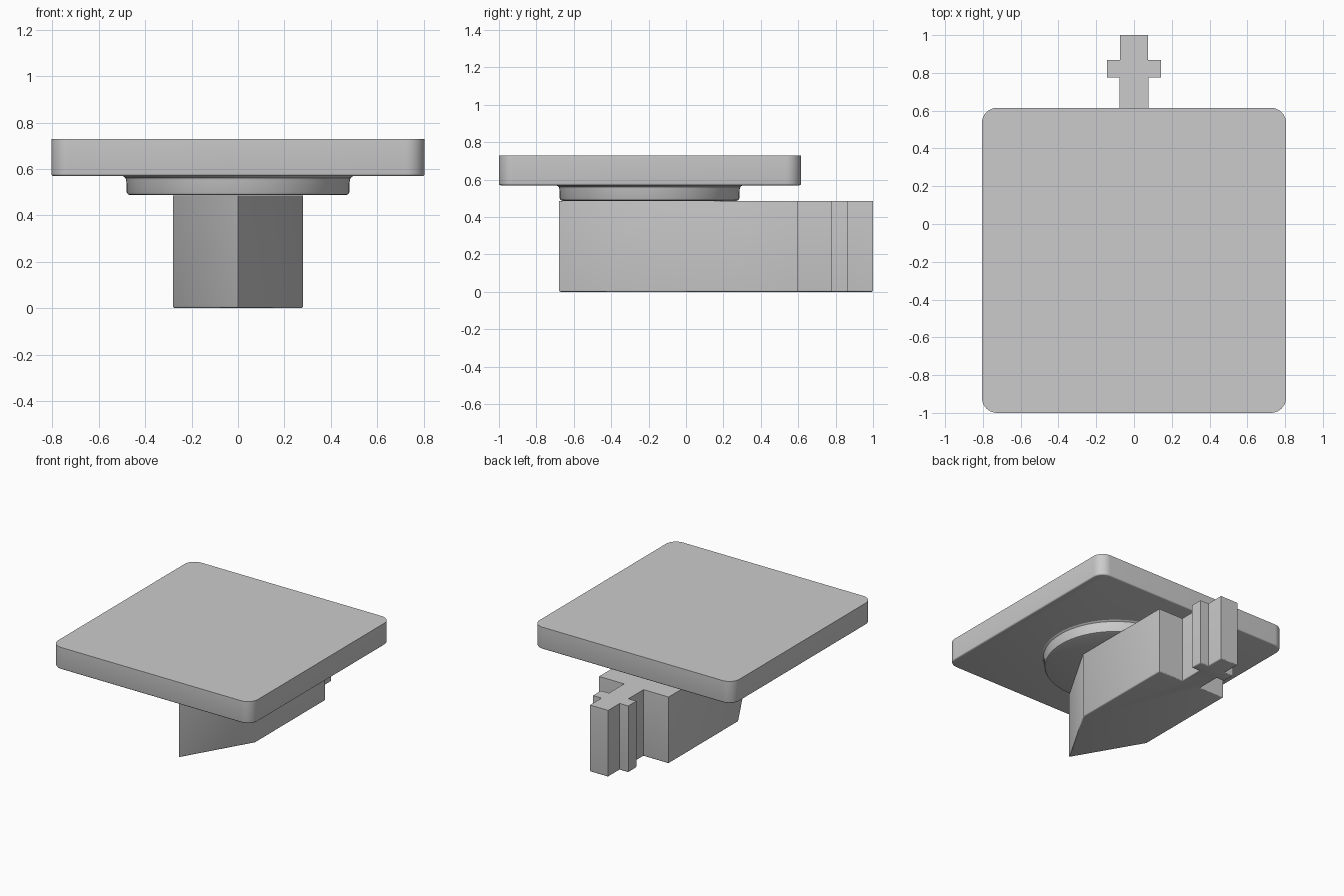
import bpy, bmesh, math

old = bpy.data.objects.get("Cube")
if old:
    bpy.data.objects.remove(old, do_unlink=True)

grey = bpy.data.materials.new("light_grey")
grey.use_nodes = True
colour = (0.6, 0.6, 0.6, 1)
grey.diffuse_color = colour
grey.node_tree.nodes["Principled BSDF"].inputs["Base Color"].default_value = colour


def finish(name, bm):
    bmesh.ops.recalc_face_normals(bm, faces=bm.faces)
    mesh = bpy.data.meshes.new(name)
    bm.to_mesh(mesh)
    bm.free()
    mesh.materials.append(grey)
    obj = bpy.data.objects.new(name, mesh)
    bpy.context.collection.objects.link(obj)
    bpy.ops.object.select_all(action='DESELECT')
    obj.select_set(True)
    bpy.context.view_layer.objects.active = obj
    bpy.ops.object.shade_smooth_by_angle(angle=math.radians(35))
    return obj


def prism(name, outline, z0, z1, corner=0.0, rim=0.01):
    """Extrude an outline upward, round its upright corners, soften its bottom rim."""
    bm = bmesh.new()
    base = bm.faces.new([bm.verts.new((x, y, z0)) for x, y in outline])
    grown = bmesh.ops.extrude_face_region(bm, geom=[base])["geom"]
    for v in grown:
        if isinstance(v, bmesh.types.BMVert):
            v.co.z = z1
    if corner:
        upright = [e for e in bm.edges if abs(e.verts[0].co.z - e.verts[1].co.z) > 0.01]
        bmesh.ops.bevel(bm, geom=upright, offset=corner, segments=10,
                        profile=0.5, affect='EDGES')
    bottom = [e for e in bm.edges if all(abs(v.co.z - z0) < 1e-4 for v in e.verts)]
    bmesh.ops.bevel(bm, geom=bottom, offset=rim, segments=3, profile=0.5, affect='EDGES')
    return finish(name, bm)


# Square top plate with rounded corners
prism("top_plate", [(-0.805, -1), (0.805, -1), (0.805, 0.615), (-0.805, 0.615)],
      0.57, 0.73, corner=0.08)

# Pointed block with a cross-shaped tail, mirrored from its right half
half = [(0.28, -0.2), (0.28, 0.6), (0.078, 0.6), (0.078, 0.775), (0.142, 0.775),
        (0.142, 0.867), (0.073, 0.867), (0.073, 1.0)]
outline = [(0, -0.68)] + half + [(-x, y) for x, y in reversed(half)]
prism("pointed_block", outline, 0, 0.485, rim=0.008)

# Round collar, turned from a profile with a flared top and a rounded bottom
profile = [(0, 0.487), (0.465, 0.487), (0.475, 0.491), (0.48, 0.5), (0.482, 0.55),
           (0.486, 0.562), (0.5, 0.572), (0, 0.572)]
bm = bmesh.new()
points = [bm.verts.new((r, -0.195, z)) for r, z in profile]
edges = [bm.edges.new(pair) for pair in zip(points, points[1:])]
bmesh.ops.spin(bm, geom=points + edges, cent=(0, -0.195, 0), axis=(0, 0, 1),
               angle=math.tau, steps=64, use_merge=True)
bmesh.ops.remove_doubles(bm, verts=bm.verts, dist=1e-4)
finish("round_collar", bm)
